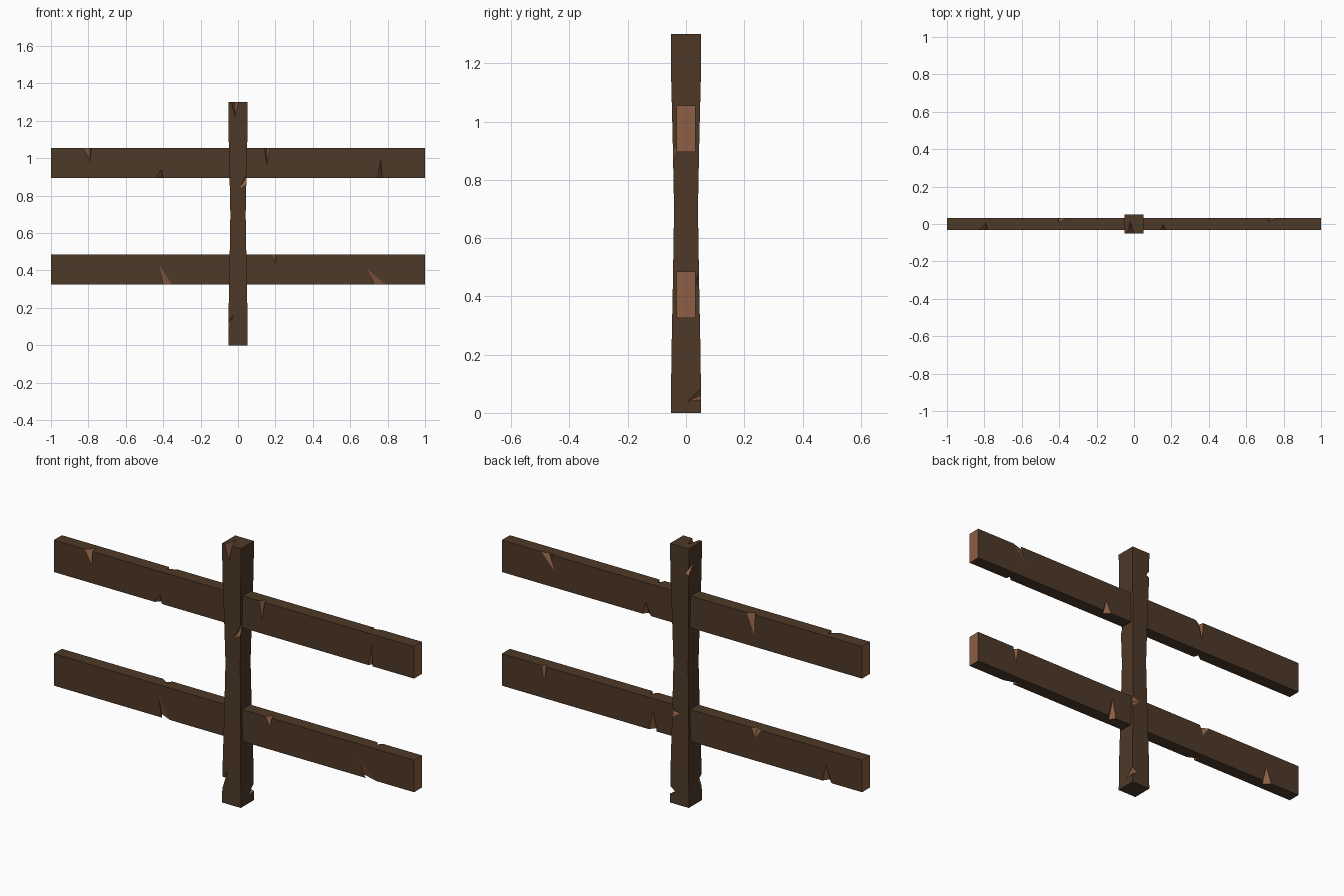
import bpy, bmesh
from mathutils import Vector

cube = bpy.data.objects.get("Cube")
if cube:
    bpy.data.objects.remove(cube, do_unlink=True)


def material(name, rgb):
    m = bpy.data.materials.new(name)
    m.use_nodes = True
    m.diffuse_color = (*rgb, 1)
    m.node_tree.nodes["Principled BSDF"].inputs["Base Color"].default_value = (*rgb, 1)
    return m


DARK = material("dark bark brown", (0.076, 0.041, 0.021))
LIGHT = material("light cut wood", (0.262, 0.114, 0.056))


def to_object(name, bm):
    bmesh.ops.recalc_face_normals(bm, faces=bm.faces)
    mesh = bpy.data.meshes.new(name)
    bm.to_mesh(mesh)
    bm.free()
    mesh.materials.append(DARK)
    mesh.materials.append(LIGHT)
    ob = bpy.data.objects.new(name, mesh)
    bpy.context.collection.objects.link(ob)
    return ob


def carve(ob, notches):
    """Cut wedge chips; each is two edge points and one tip on either face."""
    bm = bmesh.new()
    for a, b, c, d in notches:
        a, b, c, d = map(Vector, (a, b, c, d))
        mid = (c + d) / 2
        vs = [bm.verts.new(mid + (p - mid) * 1.25) for p in (a, b, c, d)]
        for skip in vs:
            bm.faces.new([v for v in vs if v != skip]).material_index = 1
    cutter = to_object("chip_cutter", bm)
    cutter.hide_render = True
    mod = ob.modifiers.new("chips", 'BOOLEAN')
    mod.operation = 'DIFFERENCE'
    mod.solver = 'EXACT'
    mod.use_self = True
    mod.object = cutter
    graph = bpy.context.evaluated_depsgraph_get()
    graph.update()
    carved = bpy.data.meshes.new_from_object(ob.evaluated_get(graph))
    ob.modifiers.clear()
    ob.data = carved
    bpy.data.objects.remove(cutter, do_unlink=True)


# Rails: plain boards with pale sawn ends
T, H = 0.032, 0.16


def rail(name, z0, chips):
    bm = bmesh.new()
    bmesh.ops.create_cube(bm, size=1)
    for v in bm.verts:
        v.co = Vector((v.co.x * 2, v.co.y * 2 * T, z0 + (v.co.z + 0.5) * H))
    bm.normal_update()
    for f in bm.faces:
        f.material_index = int(abs(f.normal.x) > 0.9)
    ob = to_object(name, bm)
    notches = []
    # side: -1 front, 1 back; end: 0 bottom edge, 1 top edge
    for side, end, x1, x2, tip_x, reach, depth in chips:
        y, z = side * T, z0 + end * H
        tip_z = z + (reach if end == 0 else -reach)
        notches.append(((x1, y, z), (x2, y, z), (tip_x, y, tip_z),
                        (tip_x, y - side * depth, z)))
    carve(ob, notches)


rail("upper_rail", 0.895, [
    (-1, 1, -.83, -.785, -.79, .07, .036),
    (-1, 0, -.44, -.40, -.41, .045, .03),
    (-1, 1, .14, .17, .155, .095, .03),
    (-1, 0, .745, .77, .765, .105, .03),
    (1, 1, .735, .78, .71, .075, .02),
    (1, 0, .17, .22, .2, .06, .025),
    (1, 1, -.405, -.36, -.40, .1, .025)])
rail("lower_rail", 0.325, [
    (-1, 0, -.40, -.355, -.42, .105, .03),
    (-1, 1, .175, .21, .2, .05, .03),
    (-1, 0, .73, .79, .69, .085, .03),
    (1, 1, .75, .78, .765, .085, .02),
    (1, 0, .14, .185, .16, .1, .03),
    (1, 1, -.44, -.385, -.405, .05, .02),
    (1, 0, -.83, -.78, -.8, .085, .03)])

# Post: square section, slightly waisted
bm = bmesh.new()
rings = []
for z, r in ((0, .052), (.2, .05), (.45, .045), (.7, .041), (.95, .046), (1.15, .051), (1.3, .052)):
    rings.append([bm.verts.new((sx * r, sy * r, z))
                  for sx, sy in ((-1, -1), (1, -1), (1, 1), (-1, 1))])
for lo, hi in zip(rings, rings[1:]):
    for i in range(4):
        j = (i + 1) % 4
        bm.faces.new((lo[i], lo[j], hi[j], hi[i]))
bm.faces.new(rings[0][::-1])
bm.faces.new(rings[-1])
post = to_object("post", bm)


def corner(sx, sy, r, z1, z2, face_x, face_xz, side_y, side_yz):
    """Chip on an upright corner, with tips on the y-facing and x-facing sides."""
    x, y = sx * r, sy * r
    return ((x, y, z1), (x, y, z2), (face_x, y, face_xz), (x, side_y, side_yz))


carve(post, [
    ((-.036, -.052, 1.3), (.002, -.052, 1.3), (-.015, -.052, 1.22), (-.02, .012, 1.3)),
    corner(1, -1, .044, .86, .91, .01, .84, -.03, .9),
    corner(-1, -1, .051, .07, .13, -.022, .165, -.02, .11),
    corner(1, 1, .052, .045, .085, .02, .06, .005, .04),
    corner(1, 1, .045, .43, .48, 0, .46, .033, .455),
    corner(-1, 1, .051, 1.165, 1.2, -.03, 1.17, .01, 1.215)])
